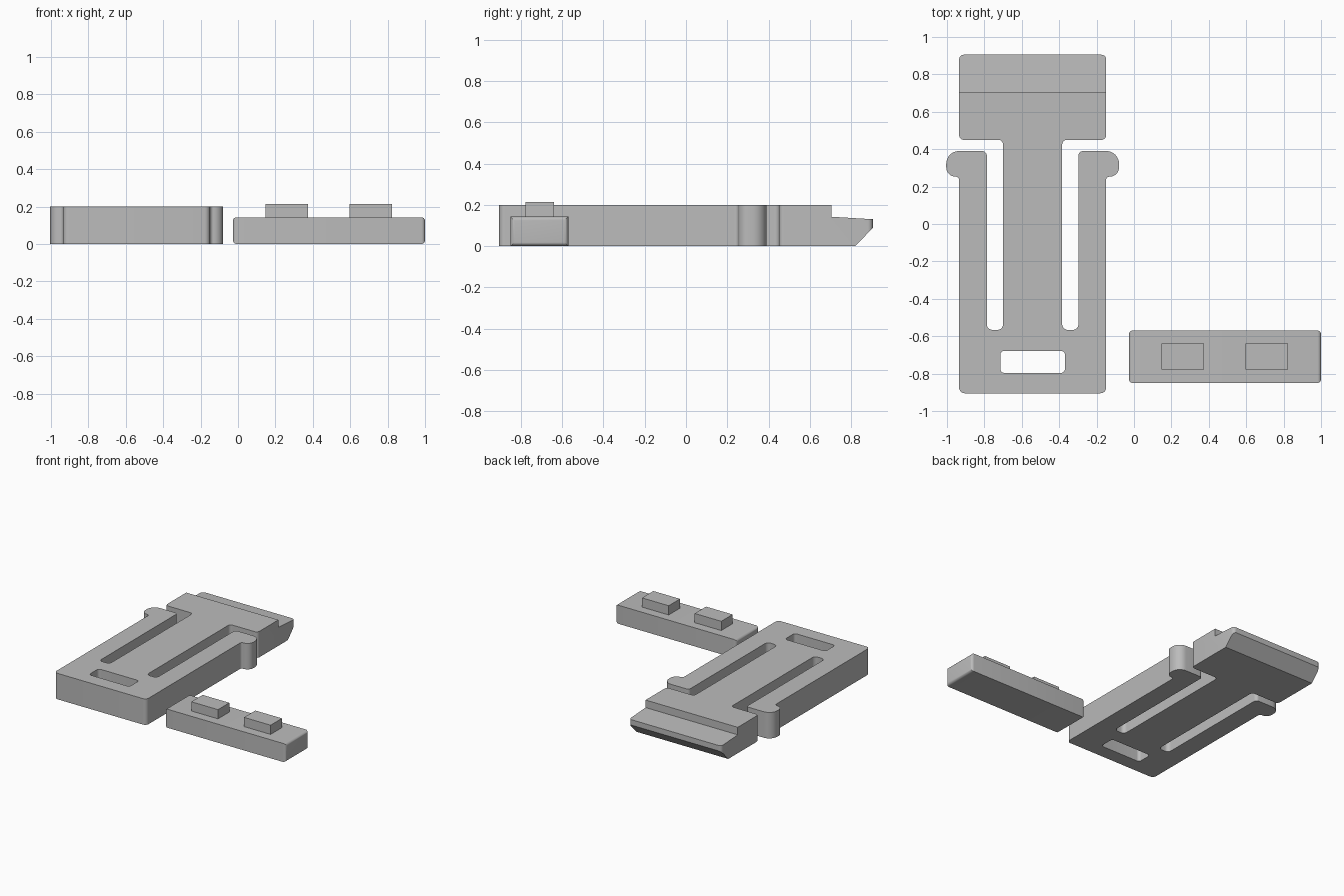
import bpy, bmesh, math
from mathutils import Vector

cube = bpy.data.objects.get("Cube")
if cube:
    bpy.data.objects.remove(cube, do_unlink=True)

grey = bpy.data.materials.new("plain_grey")
grey.use_nodes = True
colour = (0.5, 0.5, 0.5, 1)
grey.diffuse_color = colour
grey.node_tree.nodes["Principled BSDF"].inputs["Base Color"].default_value = colour


def rounded(corners, steps=8):
    """Turn (x, y, radius) corners into an outline with arcs."""
    pts = []
    for i, (x, y, r) in enumerate(corners):
        p = Vector((x, y))
        a = (Vector(corners[i - 1][:2]) - p).normalized()
        b = (Vector(corners[(i + 1) % len(corners)][:2]) - p).normalized()
        half = a.angle(b) / 2
        centre = p + (a + b).normalized() * (r / math.sin(half))
        start = p + a * (r / math.tan(half)) - centre
        end = p + b * (r / math.tan(half)) - centre
        sweep = start.angle(end)
        for k in range(steps + 1):
            t = k / steps
            arc = (start * math.sin((1 - t) * sweep) + end * math.sin(t * sweep)) / math.sin(sweep)
            pts.append(centre + arc)
    return pts


def prism(name, points, depth):
    """Extrude a closed 3D outline along the depth vector."""
    bm = bmesh.new()
    face = bm.faces.new([bm.verts.new(p) for p in points])
    ext = bmesh.ops.extrude_face_region(bm, geom=[face], use_keep_orig=True)
    moved = [v for v in ext["geom"] if isinstance(v, bmesh.types.BMVert)]
    bmesh.ops.translate(bm, verts=moved, vec=depth)
    bmesh.ops.recalc_face_normals(bm, faces=bm.faces)
    return make_object(name, bm)


def make_object(name, bm):
    mesh = bpy.data.meshes.new(name)
    bm.to_mesh(mesh)
    bm.free()
    mesh.materials.append(grey)
    obj = bpy.data.objects.new(name, mesh)
    bpy.context.collection.objects.link(obj)
    return obj


def box(name, lo, hi, end_bevel=0):
    """Box between two corners, optionally rounding the rims of its x ends."""
    bm = bmesh.new()
    bmesh.ops.create_cube(bm, size=1)
    lo, hi = Vector(lo), Vector(hi)
    for v in bm.verts:
        v.co = (lo + hi) / 2 + v.co * (hi - lo)
    if end_bevel:
        rims = [e for e in bm.edges if abs(e.verts[0].co.x - e.verts[1].co.x) < 1e-4]
        bmesh.ops.bevel(bm, geom=rims, offset=end_bevel, segments=6,
                        profile=0.5, affect='EDGES')
    return make_object(name, bm)


def activate(obj):
    bpy.ops.object.select_all(action='DESELECT')
    obj.select_set(True)
    bpy.context.view_layer.objects.active = obj


def cut(obj, cutter):
    mod = obj.modifiers.new("cut", 'BOOLEAN')
    mod.operation, mod.solver, mod.object = 'DIFFERENCE', 'EXACT', cutter
    activate(obj)
    bpy.ops.object.modifier_apply(modifier=mod.name)
    bpy.data.objects.remove(cutter, do_unlink=True)


def smooth(obj):
    activate(obj)
    bpy.ops.object.shade_smooth_by_angle(angle=math.radians(30))


# Clip body: base, two hooked spring arms, central stem and head
CX, W, H = -0.542, 0.393, 0.2
half = [(W, -0.905, 0.03), (W, 0.253, 0.018), (0.462, 0.253, 0.05),
        (0.462, 0.39, 0.068), (0.245, 0.39, 0.025), (0.245, -0.566, 0.03),
        (0.158, -0.566, 0.03), (0.158, 0.45, 0.025), (W, 0.45, 0.025),
        (W, 0.905, 0.025)]
outline = rounded(half + [(-x, y, r) for x, y, r in reversed(half)])
clip = prism("clip_body", [(p.x + CX, p.y, 0) for p in outline], (0, 0, H))

# Strap slot through the base
slot = rounded([(-0.173, -0.796, 0.022), (0.173, -0.796, 0.022),
                (0.173, -0.678, 0.022), (-0.173, -0.678, 0.022)])
cut(clip, prism("slot_cutter", [(p.x + CX, p.y, -0.1) for p in slot], (0, 0, 0.5)))

# Stepped lip on top of the head and chamfer below it
step = [(0.705, 0.142), (0.955, 0.127), (0.955, 0.3), (0.705, 0.3)]
chamfer = [(0.72, -0.1), (0.955, -0.1), (0.955, 0.14), (0.82, 0)]
for name, section in (("step_cutter", step), ("chamfer_cutter", chamfer)):
    cut(clip, prism(name, [(-1.1, y, z) for y, z in section], (1.1, 0, 0)))
smooth(clip)

# Separate bar with two raised studs
bar = box("bar", (-0.027, -0.85, 0), (1, -0.57, 0.143), end_bevel=0.02)
smooth(bar)
for name, x in (("right_stud", 0.147), ("left_stud", 0.596)):
    box(name, (x, -0.778, 0.13), (x + 0.227, -0.64, 0.214))
